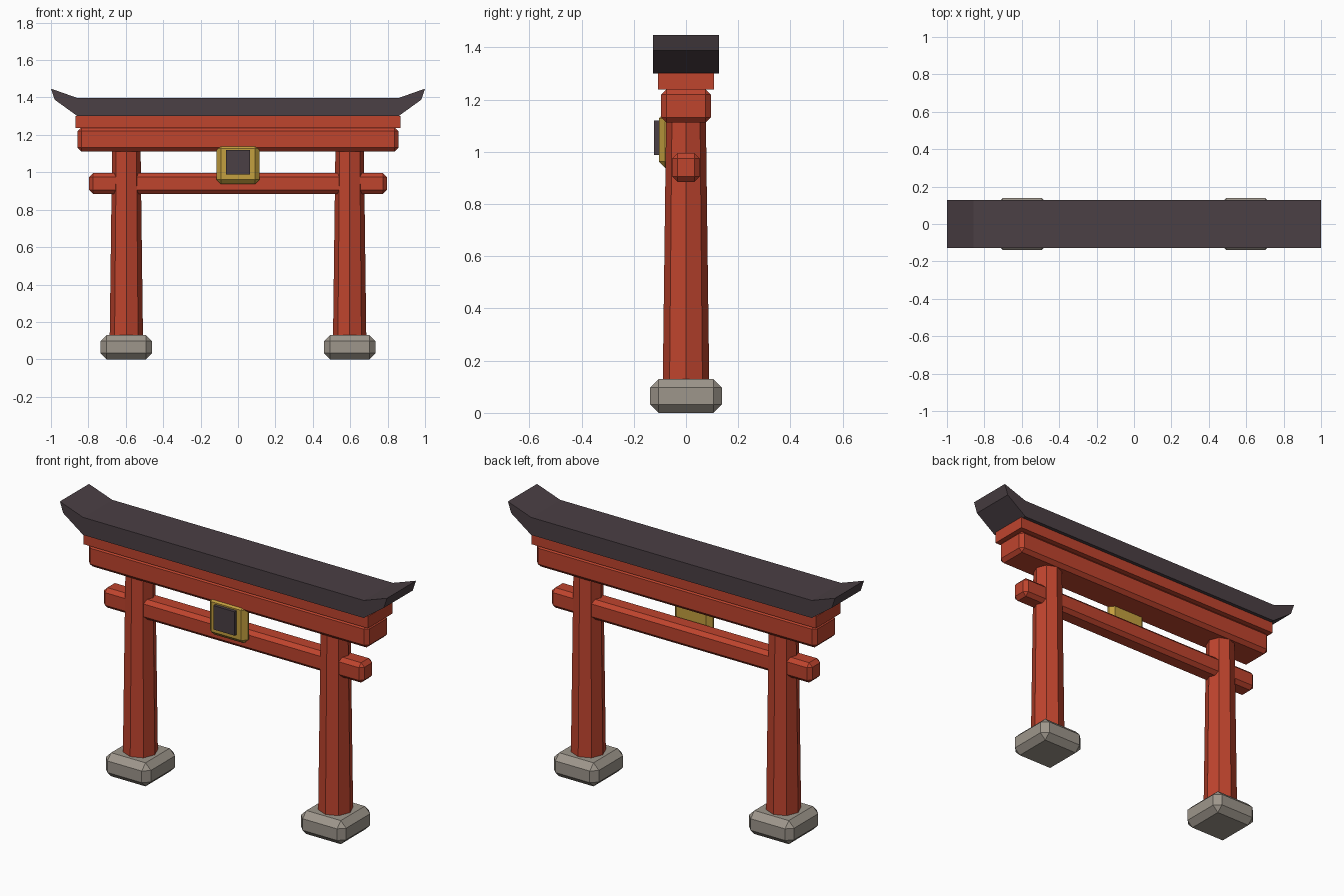
import bpy
import bmesh

cube = bpy.data.objects.get("Cube")
if cube:
    bpy.data.objects.remove(cube, do_unlink=True)


def material(name, rgb):
    mat = bpy.data.materials.new(name)
    mat.use_nodes = True
    color = (*rgb, 1.0)
    mat.diffuse_color = color
    mat.node_tree.nodes["Principled BSDF"].inputs["Base Color"].default_value = color
    return mat


RED = material("vermilion_wood", (0.52, 0.058, 0.027))
DARK = material("dark_roof", (0.069, 0.050, 0.058))
STONE = material("grey_stone", (0.34, 0.305, 0.26))
GOLD = material("gold_trim", (0.55, 0.35, 0.05))


def finish(name, bm, mat):
    bmesh.ops.recalc_face_normals(bm, faces=bm.faces)
    mesh = bpy.data.meshes.new(name)
    bm.to_mesh(mesh)
    bm.free()
    mesh.materials.append(mat)
    obj = bpy.data.objects.new(name, mesh)
    bpy.context.collection.objects.link(obj)
    return obj


def box(name, low, high, mat, bevel=0.0):
    """Box between two corners, with optional chamfered edges."""
    bm = bmesh.new()
    bmesh.ops.create_cube(bm, size=1.0)
    for v in bm.verts:
        for i in range(3):
            v.co[i] = low[i] if v.co[i] < 0 else high[i]
    if bevel:
        bmesh.ops.bevel(bm, geom=bm.edges[:], offset=bevel, segments=1,
                        affect='EDGES', profile=0.5)
    return finish(name, bm, mat)


def beam(name, half_x, half_y, z0, z1, bevel=0.0):
    return box(name, (-half_x, -half_y, z0), (half_x, half_y, z1), RED, bevel)


# Stone footings and tapered octagonal pillars
for side, x in (("right", -0.597), ("left", 0.597)):
    box(f"{side}_footing", (x - 0.138, -0.138, 0), (x + 0.138, 0.138, 0.13),
        STONE, 0.033)
    bm = bmesh.new()
    bmesh.ops.create_cone(bm, cap_ends=True, segments=8,
                          radius1=0.089, radius2=0.076, depth=1.02)
    bmesh.ops.translate(bm, verts=bm.verts, vec=(x, 0, 0.63))
    finish(f"{side}_pillar", bm, RED)

# Crossbeams
beam("lower_tie_beam", 0.796, 0.053, 0.885, 0.995, 0.02)
beam("upper_beam", 0.858, 0.095, 1.112, 1.24, 0.02)
beam("roof_support_beam", 0.869, 0.107, 1.238, 1.302)

# Roof cap: upswept profile extruded front to back
half = [(0.858, 1.30), (0.98, 1.388), (1.0, 1.447), (0.858, 1.397)]
outline = half + [(-x, z) for x, z in reversed(half)]
bm = bmesh.new()
face = bm.faces.new([bm.verts.new((x, -0.127, z)) for x, z in outline])
ext = bmesh.ops.extrude_face_region(bm, geom=[face])
new_verts = [g for g in ext["geom"] if isinstance(g, bmesh.types.BMVert)]
bmesh.ops.translate(bm, verts=new_verts, vec=(0, 0.254, 0))
finish("roof_cap", bm, DARK)

# Framed plaque on the front
box("plaque_frame", (-0.116, -0.104, 0.938), (0.116, -0.045, 1.152), GOLD, 0.024)
box("plaque_panel", (-0.065, -0.122, 0.988), (0.065, -0.09, 1.12), DARK)
